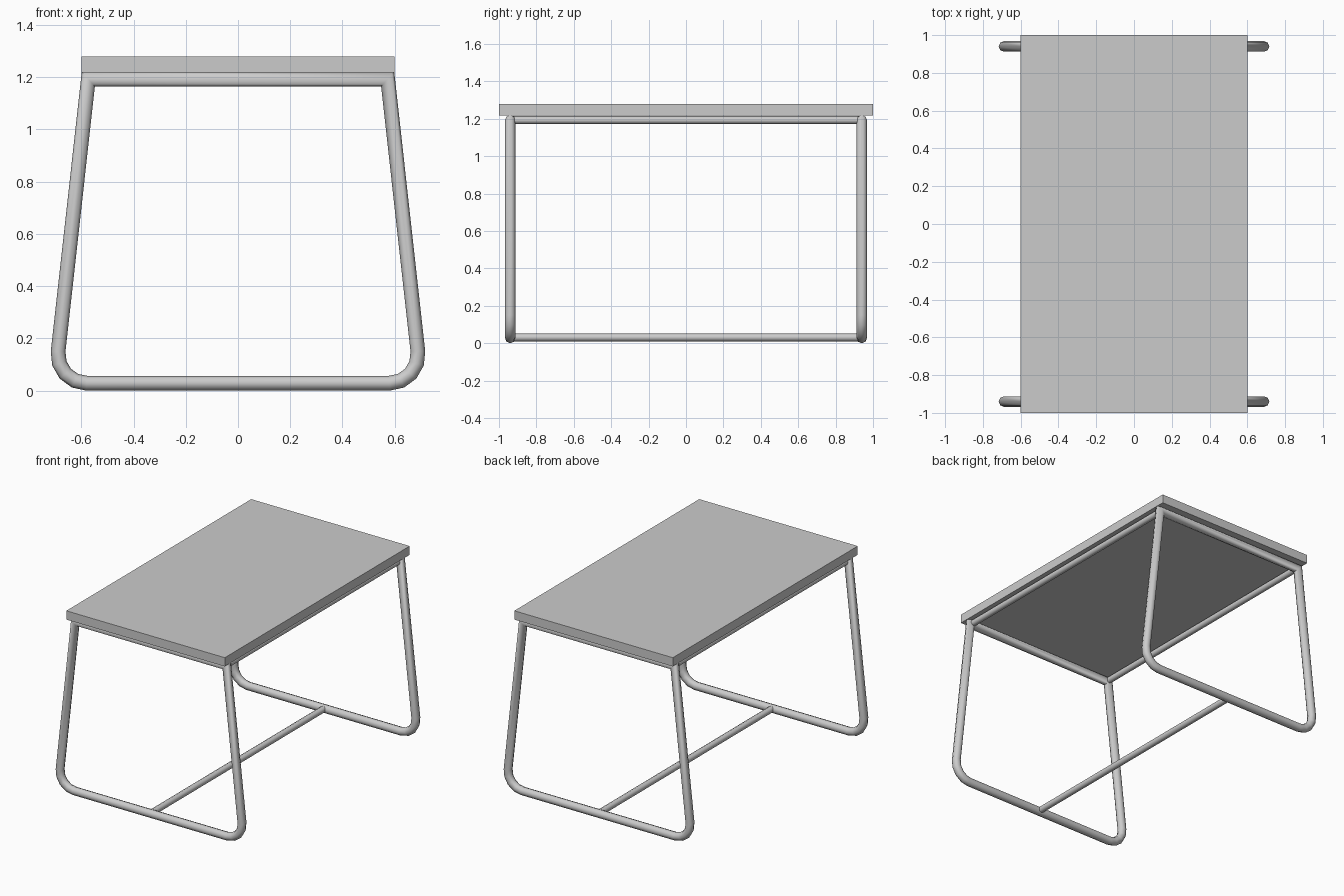
import bpy
import bmesh
import math
from mathutils import Vector

cube = bpy.data.objects.get("Cube")
if cube:
    bpy.data.objects.remove(cube, do_unlink=True)

SIDES = 8
grey = bpy.data.materials.new("light grey")
grey.use_nodes = True
colour = (0.6, 0.6, 0.6, 1)
grey.diffuse_color = colour
grey.node_tree.nodes["Principled BSDF"].inputs["Base Color"].default_value = colour


def finish(name, bm, smooth=True):
    bmesh.ops.recalc_face_normals(bm, faces=bm.faces)
    mesh = bpy.data.meshes.new(name)
    bm.to_mesh(mesh)
    bm.free()
    mesh.materials.append(grey)
    obj = bpy.data.objects.new(name, mesh)
    bpy.context.collection.objects.link(obj)
    if smooth:
        bpy.ops.object.select_all(action="DESELECT")
        obj.select_set(True)
        bpy.context.view_layer.objects.active = obj
        bpy.ops.object.shade_smooth_by_angle(angle=math.radians(50))
    return obj


def fillet(corner, before, after, radius, steps):
    """Points of a rounded corner between two straight runs."""
    a, b = (before - corner).normalized(), (after - corner).normalized()
    half = a.angle(b) / 2
    centre = corner + (a + b).normalized() * radius / math.sin(half)
    start = (corner + a * radius / math.tan(half) - centre).normalized()
    end = (corner + b * radius / math.tan(half) - centre).normalized()
    return [centre + start.slerp(end, i / steps) * radius for i in range(steps + 1)]


def tube_loop(name, path, y, radius):
    """Closed, mitred tube along a path in the XZ plane."""
    bm = bmesh.new()
    rings = []
    for i, p in enumerate(path):
        t1 = (p - path[i - 1]).normalized()
        t2 = (path[(i + 1) % len(path)] - p).normalized()
        n1, n2 = Vector((t1.z, 0, -t1.x)), Vector((t2.z, 0, -t2.x))
        mitre = (n1 + n2) / (1 + n1.dot(n2))
        ring = []
        for k in range(SIDES):
            a = math.tau * k / SIDES
            side = Vector((0, math.sin(a) * radius, 0))
            ring.append(bm.verts.new(p + mitre * math.cos(a) * radius + side))
        rings.append(ring)
    for i, ring in enumerate(rings):
        prev = rings[i - 1]
        for k in range(SIDES):
            bm.faces.new((prev[k - 1], prev[k], ring[k], ring[k - 1]))
    finish(name, bm).location.y = y


def rod(name, x, z, radius, length):
    """Straight round bar running front to back."""
    bm = bmesh.new()
    bmesh.ops.create_cone(bm, cap_ends=True, segments=SIDES, radius1=radius,
                          radius2=radius, depth=length)
    obj = finish(name, bm)
    obj.rotation_euler.x = math.pi / 2
    obj.location = (x, 0, z)


# Table top
bm = bmesh.new()
bmesh.ops.create_cube(bm, size=1)
bmesh.ops.scale(bm, vec=(1.2, 2, 0.06), verts=bm.verts)
finish("table_top", bm, smooth=False).location.z = 1.248

# Two sled leg frames: sharp upper corners, rounded feet
top_l, top_r = Vector((-0.573, 0, 1.192)), Vector((0.573, 0, 1.192))
foot_l, foot_r = Vector((-0.702, 0, 0.028)), Vector((0.702, 0, 0.028))
frame = [top_l, top_r]
frame += fillet(foot_r, top_r, foot_l, 0.11, 4)
frame += fillet(foot_l, foot_r, top_l, 0.11, 4)
for name, y in (("front_leg_frame", -0.94), ("back_leg_frame", 0.94)):
    tube_loop(name, frame, y, 0.028)

# Rails under the top and the floor stretcher
for name, x in (("right_rail", -0.565), ("left_rail", 0.565)):
    rod(name, x, 1.193, 0.021, 1.87)
rod("floor_stretcher", 0, 0.031, 0.021, 1.87)
